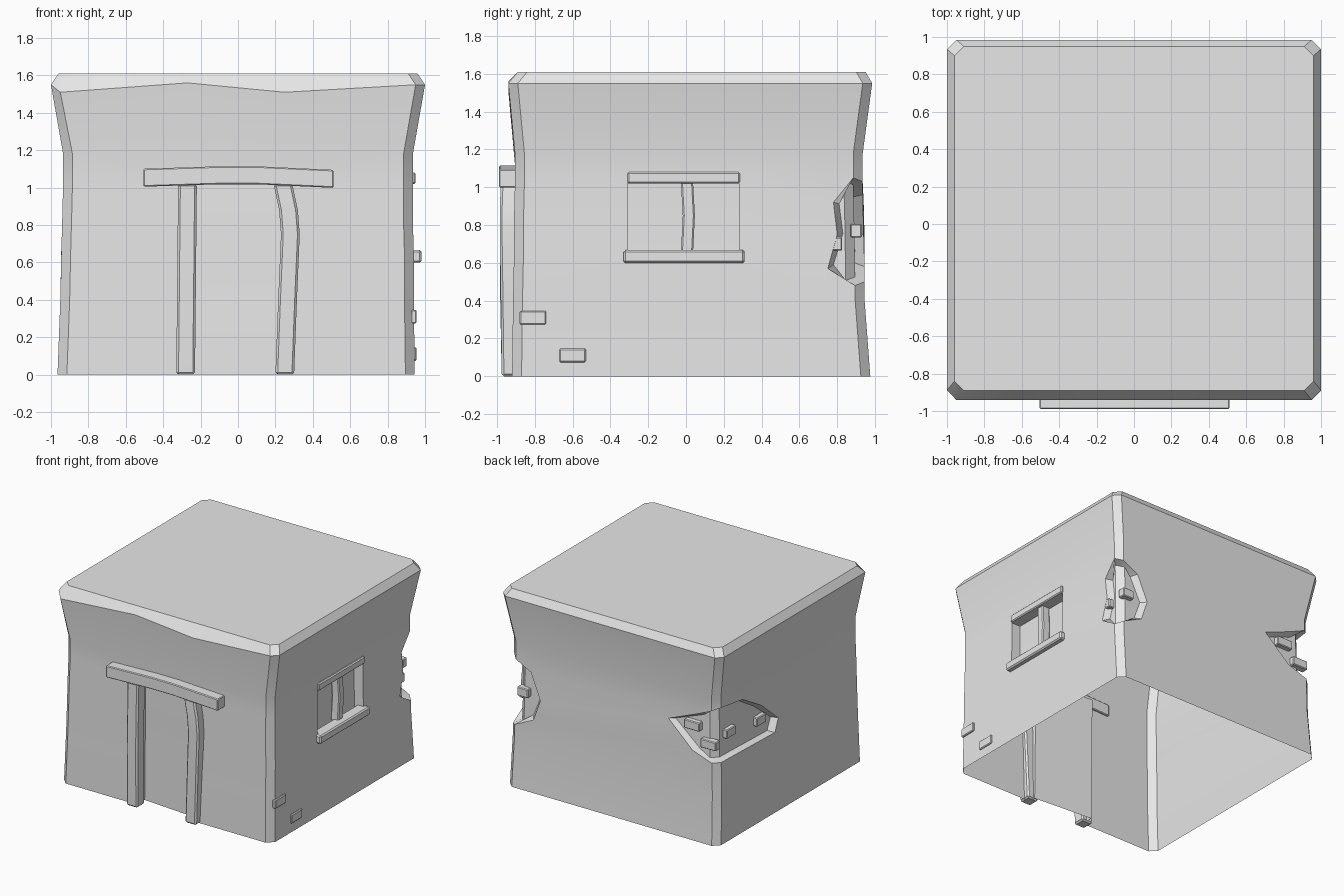
import bpy, bmesh, math
from mathutils import Vector

if "Cube" in bpy.data.objects:
    bpy.data.objects.remove(bpy.data.objects["Cube"])

plaster = bpy.data.materials.new("plain_grey")
plaster.use_nodes = True
GREY = (0.8, 0.8, 0.8, 1)
plaster.diffuse_color = GREY
plaster.node_tree.nodes["Principled BSDF"].inputs["Base Color"].default_value = GREY


def finish(name, bm):
    mesh = bpy.data.meshes.new(name)
    bm.to_mesh(mesh)
    bm.free()
    obj = bpy.data.objects.new(name, mesh)
    bpy.context.collection.objects.link(obj)
    mesh.materials.append(plaster)
    bpy.ops.object.select_all(action='DESELECT')
    obj.select_set(True)
    bpy.context.view_layer.objects.active = obj
    bpy.ops.object.shade_smooth_by_angle(angle=math.radians(30))
    return obj


# Wall profile: height, left, right, front, back
ROWS = [(0, -.965, .945, -.92, .975), (.4, -.95, .94, -.915, .945),
        (.64, -.945, .94, -.91, .945), (.82, -.94, .935, -.91, .94),
        (1.02, -.935, .935, -.905, .935), (1.18, -.935, .935, -.905, .935),
        (1.55, -1, 1, -.94, .985), (1.61, -.96, .96, -.89, .95)]
CHAMFER = .05
# Hand-shaped corners of the grid: (column, row) -> (position along wall, height)
SHAPE = {
    (1, 5): (None, 1.12), (2, 5): (None, 1.12),
    (0, 6): (None, 1.51), (1, 6): (None, 1.56), (2, 6): (None, 1.51),
    # broken corner beside the window
    (7, 2): (.75, .57), (7, 3): (.8, .75), (7, 4): (.78, .92),
    (8, 2): (None, .48), (9, 2): (None, .5), (8, 4): (None, 1.05),
    (9, 4): (None, 1.03), (10, 2): (.72, .58), (10, 3): (.66, .75),
    (10, 4): (.75, .96),
    # larger broken corner at the back
    (11, 2): (-.72, .72), (11, 3): (-.5, .92), (11, 4): (-.75, 1.02),
    (12, 2): (None, .66), (13, 2): (None, .66), (12, 4): (None, 1.08),
    (13, 4): (None, 1.1), (14, 2): (.54, .65), (14, 4): (.6, 1.06),
    (15, 2): (.2, .64), (15, 3): (.15, .74), (15, 4): (.36, .92),
}


def ring(row):
    z, xl, xr, yf, yb = ROWS[row]
    c = CHAMFER
    sides = [(0, yf, (xl + c, -.27, .25, xr - c)),
             (1, xr, (yf + c, -.31, .28, .72, yb - c)),
             (0, yb, (xr - c, .68, -.5, xl + c)),
             (1, xl, (yb - c, .55, .2, yf + c))]
    points = []
    for axis, wall, stops in sides:
        for along in stops:
            u, h = SHAPE.get((len(points), row), (None, z))
            u = along if u is None else u
            points.append(Vector((u, wall, h) if axis == 0 else (wall, u, h)))
    return points


# House shell, open underneath
bm = bmesh.new()
grid = [[bm.verts.new(p) for p in ring(r)] for r in range(len(ROWS))]
COUNT = len(grid[0])


def corners(i, r):
    k = (i + 1) % COUNT
    return [(i, r), (k, r), (k, r + 1), (i, r + 1)]


def recess(cells, offsets, squash=1.0):
    """Sink a patch of wall cells and close its rim."""
    sunk = {}
    for cell in cells:
        for key in corners(*cell):
            if key not in sunk:
                i, r = key
                co = grid[r][i].co + Vector((*offsets[i], 0))
                co.z = .82 + (co.z - .82) * squash
                sunk[key] = bm.verts.new(co)
    edges = {}
    for cell in cells:
        ks = corners(*cell)
        bm.faces.new([sunk[k] for k in ks])
        for a, b in zip(ks, ks[1:] + ks[:1]):
            edges[(a, b)] = True
    for a, b in edges:
        if (b, a) not in edges and (a[1] or b[1]):
            bm.faces.new([grid[a[1]][a[0]], grid[b[1]][b[0]], sunk[b], sunk[a]])


doorway = [(1, r) for r in range(4)]
window = [(5, 2), (5, 3)]
side_break = [(i, r) for i in (7, 8, 9) for r in (2, 3)]
back_break = [(i, r) for i in (11, 12, 13, 14) for r in (2, 3)]
sunken = doorway + window + side_break + back_break
for r in range(len(ROWS) - 1):
    for i in range(COUNT):
        if (i, r) not in sunken:
            bm.faces.new([grid[y][x] for x, y in corners(i, r)])
bm.faces.new(grid[-1])
recess(doorway, {1: (0, .1), 2: (0, .06)})
recess(window, {5: (-.08, 0), 6: (-.08, 0)})
recess(side_break, {7: (-.05, .03), 8: (-.05, -.05), 9: (-.05, -.05), 10: (.03, -.05)}, .92)
recess(back_break, {11: (-.03, -.05), 12: (.05, -.05), 13: (.05, -.05),
                    14: (.05, 0), 15: (.05, .03)}, .92)
finish("house_shell", bm)


def beam(name, path, side, up, bevel=.012):
    """Sweep a rectangular section (half sizes as vectors) along a path."""
    b = bmesh.new()
    s, u = Vector(side), Vector(up)
    loops = [[b.verts.new(Vector(p) + m * s + n * u)
              for m, n in ((-1, -1), (1, -1), (1, 1), (-1, 1))] for p in path]
    for lo, hi in zip(loops, loops[1:]):
        for i in range(4):
            j = (i + 1) % 4
            b.faces.new([lo[i], lo[j], hi[j], hi[i]])
    b.faces.new(loops[0])
    b.faces.new(loops[-1])
    bmesh.ops.recalc_face_normals(b, faces=b.faces)
    if bevel:
        long_edges = [e for e in b.edges if e.calc_face_angle(0) > .8]
        bmesh.ops.bevel(b, geom=long_edges, offset=bevel, segments=1, affect='EDGES')
    return finish(name, b)


# Door frame
beam("door_post_right", [(-.28, -.925, 0), (-.275, -.935, .5), (-.27, -.93, 1.02)],
     (.05, 0, 0), (0, .05, 0))
beam("door_post_left", [(.25, -.925, 0), (.265, -.93, .4), (.28, -.935, .75),
                        (.27, -.935, .88), (.24, -.93, 1.02)], (.05, 0, 0), (0, .05, 0))
beam("door_lintel", [(-.505, -.94, 1.053), (-.1, -.94, 1.066), (.1, -.94, 1.066),
                     (.51, -.94, 1.047)], (0, .05, 0), (0, 0, .048), .006)

# Window frame
beam("window_sill", [(.93, -.33, .633), (.93, .31, .633)], (.05, 0, 0), (0, 0, .034), .01)
beam("window_header", [(.9, -.31, 1.05), (.9, .285, 1.05)], (.05, 0, 0), (0, 0, .03), .008)
beam("window_mullion", [(.89, .005, .65), (.895, .015, .85), (.89, .005, 1.03)],
     (0, .032, 0), (.035, 0, 0), .008)

# Bricks: centre and half sizes
BRICKS = [(.94, -.81, .31, .015, .07, .036), (.94, -.6, .11, .015, .07, .036),
          (.895, .775, .7, .04, .05, .036), (.83, .9, .77, .05, .03, .036),
          (-.7, .9, .91, .07, .03, .036), (-.85, .9, .79, .07, .03, .036),
          (-.895, .73, .84, .03, .06, .036), (-.895, .34, .79, .03, .06, .036)]
for n, (x, y, z, hx, hy, hz) in enumerate(BRICKS):
    beam(f"brick_{n + 1}", [(x, y, z - hz), (x, y, z + hz)], (hx, 0, 0), (0, hy, 0), .006)
